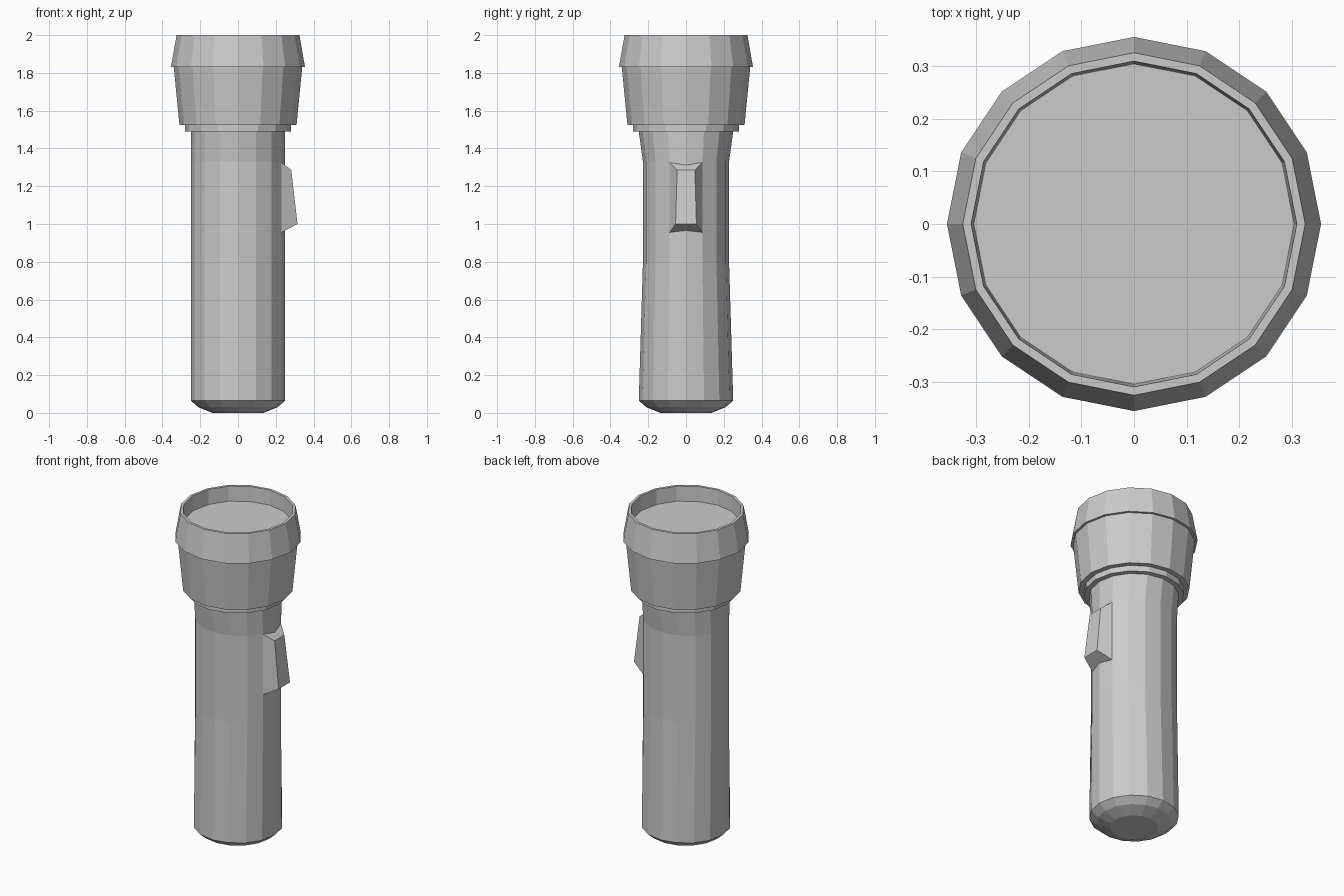
import bpy, bmesh
from math import cos, sin, tau

if "Cube" in bpy.data.objects:
    bpy.data.objects.remove(bpy.data.objects["Cube"])

SIDES = 16


def finish(name, bm):
    bmesh.ops.recalc_face_normals(bm, faces=bm.faces)
    mesh = bpy.data.meshes.new(name)
    bm.to_mesh(mesh)
    bm.free()
    obj = bpy.data.objects.new(name, mesh)
    bpy.context.collection.objects.link(obj)
    return obj


def lathe(name, profile):
    """Rings of (x radius, y radius, z), capped at both ends."""
    bm = bmesh.new()
    rings = [[bm.verts.new((rx * cos(tau * i / SIDES), ry * sin(tau * i / SIDES), z))
              for i in range(SIDES)] for rx, ry, z in profile]
    for a, b in zip(rings, rings[1:]):
        for i in range(SIDES):
            j = (i + 1) % SIDES
            bm.faces.new((a[i], a[j], b[j], b[i]))
    bm.faces.new(rings[0][::-1])
    bm.faces.new(rings[-1])
    return finish(name, bm)


def round_profile(*points):
    return [(r, r, z) for r, z in points]


# Handle: rounded foot, grip pinched front to back
lathe("handle", round_profile((0.135, 0.0), (0.21, 0.03), (0.25, 0.065)) + [
    (0.25, 0.228, 0.8), (0.25, 0.228, 1.33), (0.25, 0.25, 1.49)])

# Head: neck collar, flared housing, overhanging rim and recessed lens
lathe("head", round_profile(
    (0.28, 1.49), (0.28, 1.525), (0.31, 1.525), (0.34, 1.83), (0.355, 1.83),
    (0.325, 2.0), (0.309, 2.0), (0.304, 1.91)))

# Switch: wedge with bevelled sides on the right of the handle
bm = bmesh.new()
base = [bm.verts.new(p) for p in (
    (0.23, -0.087, 0.955), (0.23, 0.087, 0.955), (0.23, 0.087, 1.327), (0.23, -0.087, 1.327))]
top = [bm.verts.new(p) for p in (
    (0.315, -0.055, 1.0), (0.315, 0.055, 1.0), (0.282, 0.047, 1.285), (0.282, -0.047, 1.285))]
for i in range(4):
    j = (i + 1) % 4
    bm.faces.new((base[i], base[j], top[j], top[i]))
bm.faces.new(top)
bm.faces.new(base[::-1])
finish("switch", bm)
